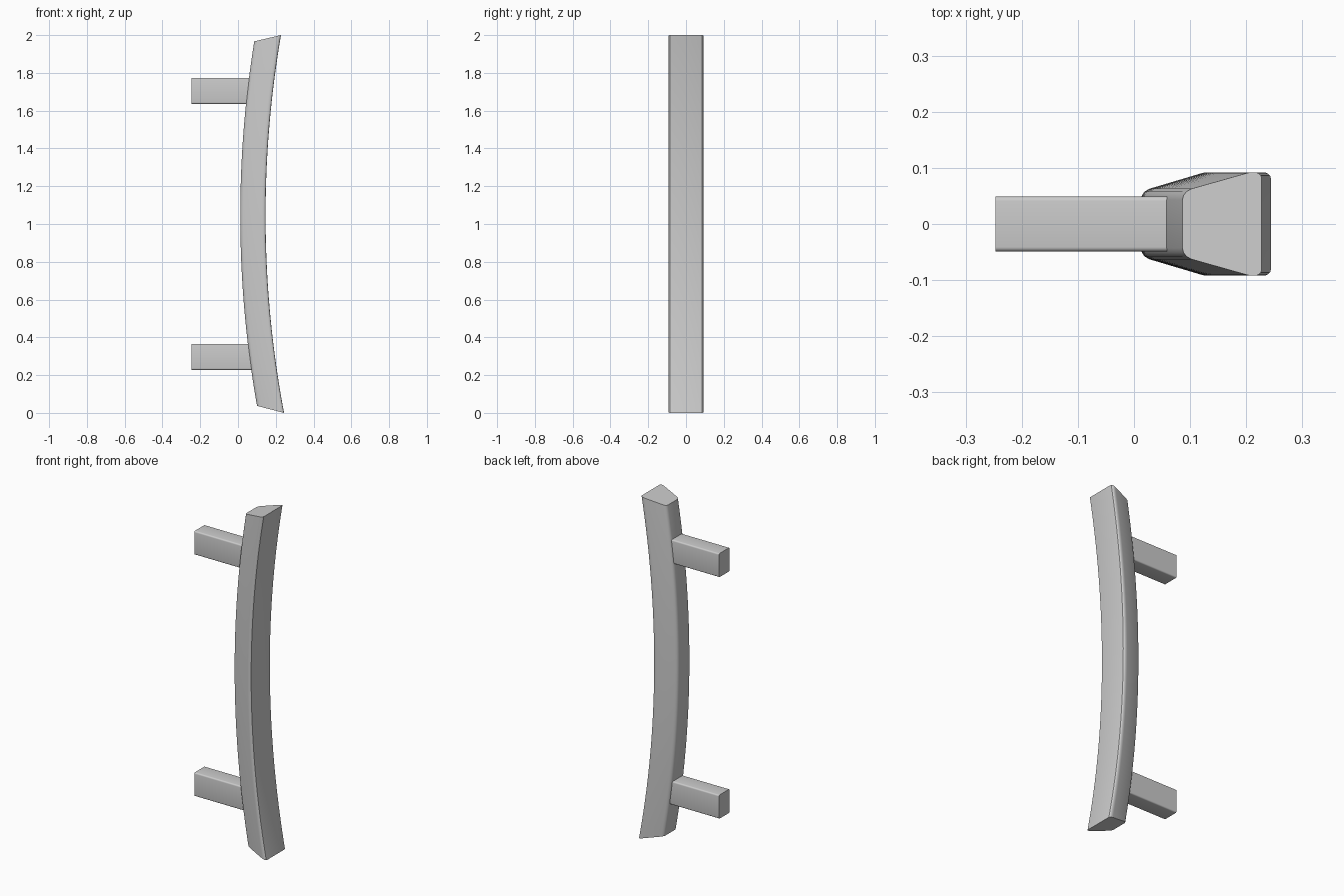
import bpy, bmesh, math

if "Cube" in bpy.data.objects:
    bpy.data.objects.remove(bpy.data.objects["Cube"])

# Arc shared by the bowed grip (centre lies on the +x side)
ZC, R_OUT, DEPTH = 1.045, 5.764, 0.134
CX = 0.012 + R_OUT
STEPS = 40


def finish(name, bm):
    bmesh.ops.recalc_face_normals(bm, faces=bm.faces)
    mesh = bpy.data.meshes.new(name)
    bm.to_mesh(mesh)
    bm.free()
    ob = bpy.data.objects.new(name, mesh)
    bpy.context.collection.objects.link(ob)
    bpy.ops.object.select_all(action='DESELECT')
    ob.select_set(True)
    bpy.context.view_layer.objects.active = ob
    bpy.ops.object.shade_smooth_by_angle(angle=math.radians(30))
    return ob


# Grip: tapered rounded section swept along the arc, with slanted ends
half = [(0, 0.043), (0.002, 0.051), (0.007, 0.058), (0.016, 0.063),
        (0.110, 0.091), (0.116, 0.092), (0.124, 0.092),
        (0.129, 0.090), (0.133, 0.086), (0.134, 0.081)]
section = half + [(d, -y) for d, y in reversed(half)]
bm = bmesh.new()
rings = []
for i in range(STEPS + 1):
    ring = []
    for d, y in section:
        u = d / DEPTH
        low, high = 0.037 * (1 - u), 1.967 + 0.033 * u
        z = low + (high - low) * i / STEPS
        x = CX - math.sqrt((R_OUT - d) ** 2 - (z - ZC) ** 2)
        ring.append(bm.verts.new((x, y, z)))
    rings.append(ring)
n = len(section)
for a, b in zip(rings, rings[1:]):
    for j in range(n):
        k = (j + 1) % n
        bm.faces.new((a[j], a[k], b[k], b[j]))
bm.faces.new(rings[0])
bm.faces.new(rings[-1])
finish("grip", bm)


# Mounting posts: bars with rounded long edges, sunk into the grip
def post(name, z0, z1, x1):
    x0, hy = -0.247, 0.049
    bm = bmesh.new()
    bmesh.ops.create_cube(bm, size=1)
    for v in bm.verts:
        v.co = (x1 if v.co.x > 0 else x0,
                hy if v.co.y > 0 else -hy,
                z1 if v.co.z > 0 else z0)
    long_edges = [e for e in bm.edges
                  if abs(e.verts[0].co.x - e.verts[1].co.x) > 0.1]
    bmesh.ops.bevel(bm, geom=long_edges, offset=0.008, segments=4,
                    profile=0.5, affect='EDGES')
    finish(name, bm)


post("upper_post", 1.636, 1.774, 0.065)
post("lower_post", 0.228, 0.366, 0.075)
